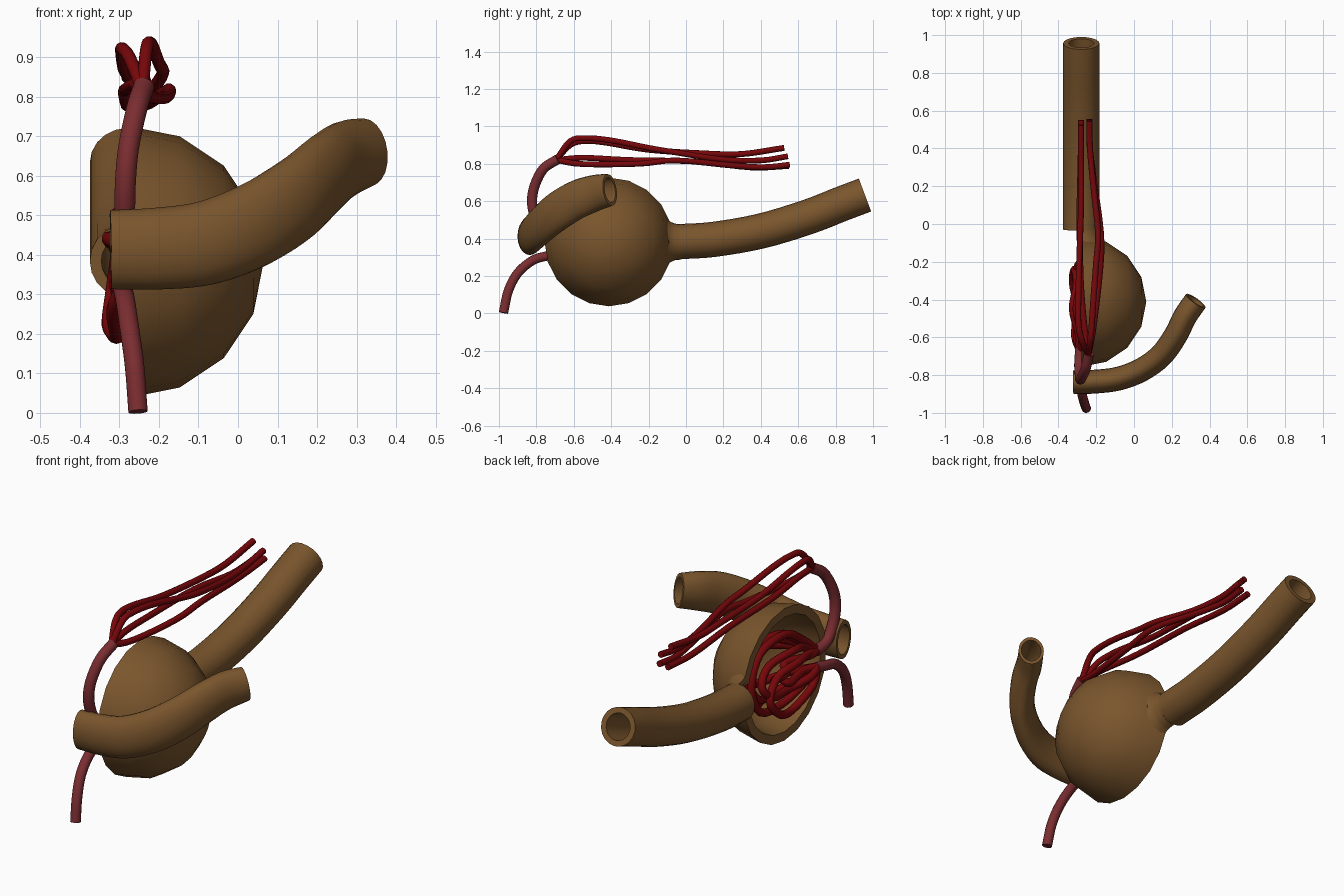
import bpy, bmesh, math, random
from mathutils import Vector as V

if "Cube" in bpy.data.objects:
    bpy.data.objects.remove(bpy.data.objects["Cube"])

random.seed(4)


def material(name, rgb):
    m = bpy.data.materials.new(name)
    m.diffuse_color = (*rgb, 1)
    m.use_nodes = True
    m.node_tree.nodes["Principled BSDF"].inputs["Base Color"].default_value = m.diffuse_color
    return m


BROWN = material("tubule brown", (0.195, 0.092, 0.026))
ROSE = material("arteriole rose", (0.195, 0.026, 0.03))
RED = material("capillary dark red", (0.18, 0.002, 0.003))


def finish(bm, name, mat, angle=50):
    bmesh.ops.recalc_face_normals(bm, faces=bm.faces)
    me = bpy.data.meshes.new(name)
    bm.to_mesh(me)
    bm.free()
    ob = bpy.data.objects.new(name, me)
    bpy.context.collection.objects.link(ob)
    me.materials.append(mat)
    bpy.ops.object.select_all(action='DESELECT')
    ob.select_set(True)
    bpy.context.view_layer.objects.active = ob
    bpy.ops.object.shade_smooth_by_angle(angle=math.radians(angle))
    return ob


def spline(pts, steps):
    """Smooth curve through the points"""
    p = [V(q) for q in pts]
    p = [2 * p[0] - p[1]] + p + [2 * p[-1] - p[-2]]
    out = []
    for i in range(1, len(p) - 2):
        a, b, c, d = p[i - 1:i + 3]
        for s in range(steps):
            t = s / steps
            out.append(0.5 * (2 * b + (c - a) * t + (2 * a - 5 * b + 4 * c - d) * t * t
                              + (3 * b - a - 3 * c + d) * t ** 3))
    return out + [p[-2]]


def bridge(bm, r0, r1, closed=True):
    n = len(r0)
    for i in range(n if closed else n - 1):
        j = (i + 1) % n
        bm.faces.new((r0[i], r0[j], r1[j], r1[i]))


def tube(name, pts, rx, ry, mat, sides=12, steps=5, ref=(0, 0, 1), wall=None, transport=True,
         swell=None):
    """Swept tube; ry lies along ref, wall = inner/outer ratio for open hollow tubes"""
    bm = bmesh.new()
    path = spline(pts, steps)
    ref = V(ref)
    outer, inner = [], []
    for i, c in enumerate(path):
        t = (path[min(i + 1, len(path) - 1)] - path[max(i - 1, 0)]).normalized()
        n = (ref - t * ref.dot(t)).normalized()
        if transport:
            ref = n
        s = t.cross(n)
        h = ry * (swell(i / (len(path) - 1)) if swell else 1)
        for k, rows in ((1, outer), (wall, inner)):
            if k:
                rows.append([bm.verts.new(c + s * (k * rx * math.cos(a)) + n * (k * h * math.sin(a)))
                             for a in (2 * math.pi * q / sides for q in range(sides))])
    for rows in (outer, inner):
        for a, b in zip(rows, rows[1:]):
            bridge(bm, a, b)
    for e in (0, -1):
        if wall:
            bridge(bm, outer[e], inner[e])
        else:
            bm.faces.new(outer[e])
    return finish(bm, name, mat)


# Capsule: thick half sphere, open towards -x
CX, CY, CZ = -0.279, -0.412, 0.382
bm = bmesh.new()
shells = []
for r in (0.344, 0.298):
    rows = []
    for k in range(4):
        a = math.radians(22.5 * k)
        rows.append([bm.verts.new((CX + r * math.sin(a), CY + r * math.cos(a) * math.cos(b),
                                   CZ + r * math.cos(a) * math.sin(b)))
                     for b in (2 * math.pi * q / 20 for q in range(20))])
    for a, b in zip(rows, rows[1:]):
        bridge(bm, a, b)
    pole = bm.verts.new((CX + r, CY, CZ))
    for i in range(20):
        bm.faces.new((rows[-1][i], rows[-1][(i + 1) % 20], pole))
    shells.append(rows[0])
bridge(bm, *shells)
capsule = finish(bm, "capsule", BROWN)

# Outlet hole in the capsule wall
cutter = tube("outlet_cutter", [(CX, -0.2, CZ), (CX, 0.0, CZ)], 0.064, 0.064, BROWN, 16, 1)
cutter.hide_render = True
cutter.hide_set(True)
mod = capsule.modifiers.new("outlet", 'BOOLEAN')
mod.operation = 'DIFFERENCE'
mod.solver = 'EXACT'
mod.object = cutter

# Flared half neck joining capsule and proximal tubule
bm = bmesh.new()
prof = [(-0.108, 0.13), (-0.085, 0.109), (-0.06, 0.098), (-0.025, 0.094)]
walls = []
for d in (0, 0.029):
    rows = [[bm.verts.new((CX + (r - d) * math.cos(a), y, CZ + (r - d) * math.sin(a)))
             for a in (math.pi * (q / 12 - 0.5) for q in range(13))] for y, r in prof]
    for a, b in zip(rows, rows[1:]):
        bridge(bm, a, b, False)
    walls.append(rows)
o, n = walls
for e in (0, -1):
    bridge(bm, o[e], n[e], False)
    bridge(bm, [r[e] for r in o], [r[e] for r in n], False)
finish(bm, "capsule_neck", BROWN)

# Tubules
tube("proximal_tubule", [(CX, -0.03, 0.384), (CX, 0.15, 0.396), (CX, 0.4, 0.44),
                         (CX, 0.65, 0.515), (CX, 0.83, 0.585), (CX, 0.957, 0.633)],
     0.096, 0.094, BROWN, 20, 4, wall=0.7)
tube("distal_tubule", [(-0.322, -0.838, 0.413), (-0.2, -0.834, 0.416), (-0.08, -0.818, 0.43),
                       (0.04, -0.772, 0.475), (0.145, -0.695, 0.54), (0.22, -0.59, 0.605),
                       (0.27, -0.49, 0.642), (0.327, -0.407, 0.66)],
     0.063, 0.1, BROWN, 20, 4, wall=0.78, transport=False,
     swell=lambda t: 1 + 0.08 * math.sin(math.pi * t) - 0.14 * t ** 6)

# Arterioles entering and leaving the capsule
tube("afferent_arteriole", [(-0.253, -0.976, 0.003), (-0.262, -0.95, 0.12), (-0.275, -0.9, 0.215),
                            (-0.285, -0.82, 0.283), (-0.29, -0.74, 0.308), (-0.285, -0.66, 0.325)],
     0.025, 0.025, ROSE, 14, 5, (1, 0, 0))
tube("efferent_arteriole", [(-0.285, -0.66, 0.41), (-0.29, -0.74, 0.43), (-0.287, -0.795, 0.49),
                            (-0.285, -0.822, 0.58), (-0.277, -0.813, 0.67),
                            (-0.256, -0.765, 0.77), (-0.238, -0.685, 0.825)],
     0.027, 0.027, ROSE, 14, 5, (1, 0, 0))

# Outer capillaries running back above the tubule
strands = [
    [(-0.275, -0.62, 0.9), (-0.293, -0.54, 0.922), (-0.295, -0.42, 0.912), (-0.29, -0.2, 0.875),
     (-0.28, 0.1, 0.855), (-0.28, 0.3, 0.852), (-0.28, 0.525, 0.885)],
    [(-0.232, -0.62, 0.92), (-0.224, -0.54, 0.937), (-0.215, -0.4, 0.925), (-0.2, -0.2, 0.885),
     (-0.19, -0.05, 0.86), (-0.215, 0.2, 0.822), (-0.233, 0.4, 0.818), (-0.235, 0.545, 0.84)],
    [(-0.215, -0.55, 0.798), (-0.18, -0.25, 0.8), (-0.175, -0.05, 0.818), (-0.215, 0.25, 0.79),
     (-0.235, 0.42, 0.782), (-0.235, 0.555, 0.795)],
    [(-0.262, -0.55, 0.832), (-0.282, -0.3, 0.82), (-0.288, 0.05, 0.812), (-0.282, 0.35, 0.78),
     (-0.28, 0.55, 0.788)],
]
for i, s in enumerate(strands):
    tube(f"outer_capillary_{i + 1}", [(-0.242, -0.695, 0.82)] + s, 0.016, 0.016, RED, 10, 4)

# Tuft of looping capillaries inside the capsule: x offset, lowest, highest, far end
loops = [(-0.315, 0.195, 0.44, -0.24), (-0.29, 0.29, 0.5, -0.21), (-0.25, 0.21, 0.57, -0.18),
         (-0.2, 0.25, 0.56, -0.22), (-0.15, 0.2, 0.52, -0.27), (-0.11, 0.28, 0.47, -0.3),
         (-0.27, 0.33, 0.42, -0.34)]
for i, (x, lo, hi, far) in enumerate(loops):
    w = random.uniform(-0.02, 0.02)
    tube(f"tuft_capillary_{i + 1}",
         [(-0.285, -0.675, 0.325), (0.6 * x - 0.114 + w, -0.59, 0.5 * (lo + 0.325)),
          (x - w, -0.44, lo), (x + w, far - 0.07, lo + 0.03), (x, far, 0.5 * (lo + hi)),
          (x - w, far - 0.08, hi - 0.03), (x + w, -0.45, hi),
          (0.6 * x - 0.114 - w, -0.59, 0.5 * (hi + 0.41)), (-0.285, -0.675, 0.41)],
         0.02, 0.02, RED, 10, 4, (1, 0, 0))
